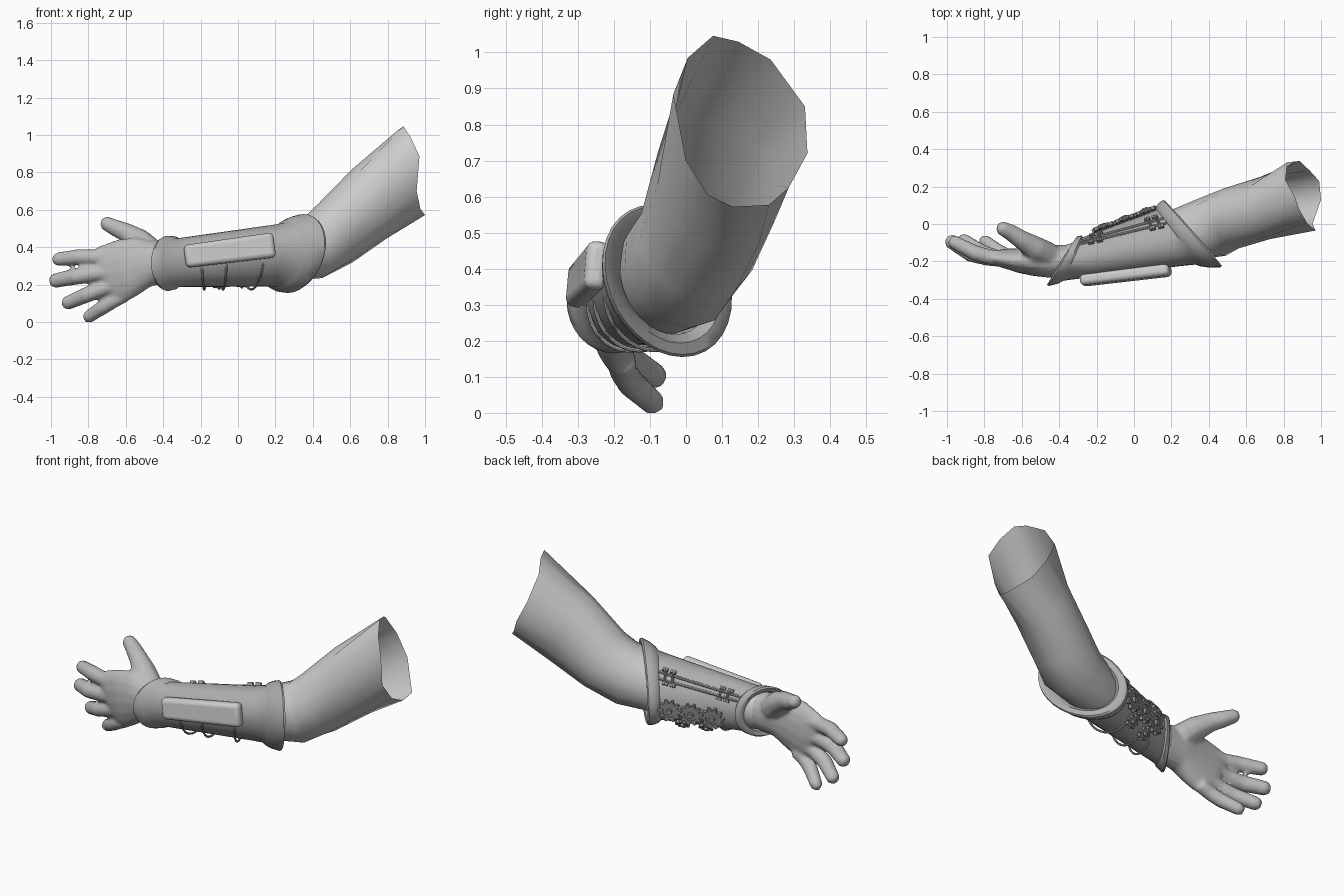
import bpy, bmesh, math
from mathutils import Vector, Matrix

if "Cube" in bpy.data.objects:
    bpy.data.objects.remove(bpy.data.objects["Cube"])

V3 = Vector


def grey(name, g):
    m = bpy.data.materials.new(name)
    m.diffuse_color = (g, g, g, 1)
    m.use_nodes = True
    m.node_tree.nodes["Principled BSDF"].inputs["Base Color"].default_value = m.diffuse_color
    return m


SKIN_DARK, LEATHER, METAL = grey("dark_skin", .5), grey("leather", .42), grey("metal", .3)


def finish(name, bm, angle=40, mat=None):
    bmesh.ops.recalc_face_normals(bm, faces=bm.faces)
    me = bpy.data.meshes.new(name)
    bm.to_mesh(me)
    bm.free()
    if mat:
        me.materials.append(mat)
    ob = bpy.data.objects.new(name, me)
    bpy.context.collection.objects.link(ob)
    bpy.ops.object.select_all(action='DESELECT')
    ob.select_set(True)
    bpy.context.view_layer.objects.active = ob
    bpy.ops.object.shade_smooth_by_angle(angle=math.radians(angle))
    return ob


def loft(bm, sections, n=12, caps=True):
    """Skin through elliptical sections (centre, half axis u, half axis v)."""
    rings = []
    for c, u, v in sections:
        c, u, v = V3(c), V3(u), V3(v)
        angs = [2 * math.pi * i / n for i in range(n)]
        rings.append([bm.verts.new(c + u * math.cos(a) + v * math.sin(a)) for a in angs])
    for r, q in zip(rings, rings[1:]):
        for i in range(n):
            j = (i + 1) % n
            bm.faces.new((r[i], r[j], q[j], q[i]))
    if caps:
        bm.faces.new(rings[0][::-1])
        bm.faces.new(rings[-1])
    return rings


def tube(bm, pts, radii, n=10):
    pts = [V3(p) for p in pts]
    secs = []
    for i, p in enumerate(pts):
        d = (pts[min(i + 1, len(pts) - 1)] - pts[max(i - 1, 0)]).normalized()
        ref = V3((0, 0, 1)) if abs(d.z) < 0.8 else V3((1, 0, 0))
        u = d.cross(ref).normalized()
        secs.append((p, u * radii[i], u.cross(d) * radii[i]))
    loft(bm, secs, n)


# arm: open shoulder end with an uneven rim, running inside the bracer to the wrist
bm = bmesh.new()
rings = loft(bm, [
    ((.935, .15, .81), (-.035, .187, -.03), (-.062, -.045, .237)),
    ((.70, .085, .63), (-.03, .165, 0), (-.09, -.04, .187)),
    ((.52, .03, .475), (-.04, .16, 0), (-.09, -.03, .158)),
    ((.41, -.02, .405), (-.08, .15, 0), (-.04, -.03, .170)),
    ((.20, -.075, .36), (-.06, .125, 0), (0, -.02, .148)),
    ((-.10, -.14, .335), (-.01, .105, 0), (0, 0, .125)),
    ((-.36, -.195, .315), (0, .085, 0), (0, 0, .108)),
], 12, caps=False)
rim = [(.885, .337, .72), (.82, .33, .85), (.81, .235, .98), (.86, .145, 1.03),
       (.885, .075, 1.046), (.925, .005, .985), (.97, -.035, .885), (.955, 0, .70),
       (.975, .06, .605), (1.0, .13, .572), (.99, .23, .577), (.94, .285, .625)]
for v, co in zip(rings[0], rim):
    v.co = co
finish("arm", bm, 60)

# hand: palm, fingers and thumb fused into one skin
bm = bmesh.new()
loft(bm, [
    ((-.34, -.195, .315), (0, .085, 0), (0, 0, .108)),
    ((-.46, -.20, .315), (0, .087, 0), (0, 0, .122)),
    ((-.54, -.20, .30), (0, .078, 0), (-.01, 0, .155)),
    ((-.62, -.195, .275), (0, .066, 0), (-.03, 0, .165)),
    ((-.69, -.185, .255), (0, .052, 0), (-.055, 0, .15)),
    ((-.73, -.18, .25), (0, .038, 0), (-.055, 0, .13)),
], 16)
fingers = [
    ((-.68, -.185, .345), (-.85, -.155, .348), (-.965, -.095, .335), .042),
    ((-.69, -.185, .270), (-.87, -.160, .243), (-.982, -.090, .220), .044),
    ((-.66, -.185, .200), (-.81, -.155, .145), (-.915, -.085, .100), .042),
    ((-.61, -.180, .145), (-.72, -.150, .080), (-.800, -.090, .027), .039),
]
for a, b, c, r in fingers:
    a, b, c = V3(a), V3(b), V3(c)
    tip = c + (c - b).normalized() * .024
    tube(bm, [a, (a + b) / 2 + V3((0, -.008, 0)), b, (b + c) / 2, c, tip],
         [r * 1.1, r, r * 1.03, r * .96, r * .9, r * .5])
tube(bm, [(-.46, -.17, .37), (-.53, -.13, .435), (-.60, -.085, .48),
          (-.66, -.045, .505), (-.71, -.02, .53), (-.728, -.012, .538)],
     [.075, .067, .052, .045, .038, .021])
hand = finish("hand", bm, 180, SKIN_DARK)
m = hand.modifiers.new("fuse", 'REMESH')
m.mode, m.voxel_size, m.use_smooth_shade = 'VOXEL', .011, True
m = hand.modifiers.new("soften", 'SMOOTH')
m.factor, m.iterations = .5, 4


# bracer: s runs wrist to elbow, a runs round, k scales outwards
def section(s, k=1.0):
    mix = lambda p, q: V3(p).lerp(V3(q), s)
    return (mix((-.355, -.193, .315), (.295, -.055, .365)),
            mix((.06, .115, 0), (-.12, .145, 0)) * k,
            mix((0, 0, .128), (.035, -.035, .175)) * k)


def on_bracer(s, deg, off=0.0):
    a = math.radians(deg)
    c, u, v = section(s)
    p = c + u * math.cos(a) + v * math.sin(a)
    c2, u2, v2 = section(s + .01)
    along = c2 + u2 * math.cos(a) + v2 * math.sin(a) - p
    round_ = v * math.cos(a) - u * math.sin(a)
    nrm = round_.cross(along).normalized()
    if nrm.dot(p - c) < 0:
        nrm = -nrm
    along = along.normalized()
    return p + nrm * off, nrm, along, Matrix((along, nrm.cross(along), nrm)).transposed()


bm = bmesh.new()
profile = [(.03, .84), (-.035, .92), (-.05, 1.12), (-.035, 1.17), (.02, 1.11), (.045, 1.0),
           (.2, 1), (.4, 1), (.6, 1), (.8, 1), (.89, 1.01),
           (.91, 1.09), (.96, 1.17), (1.02, 1.2), (1.035, 1.16), (1.03, .98), (.98, .84)]
loft(bm, [section(s, k) for s, k in profile], 32, caps=False)
finish("bracer", bm, 40, LEATHER)

# long padded plate on the front
bm = bmesh.new()
x = V3((.475, .055, .062)).normalized()
z = V3((-.02, .10, 1))
z = (z - x * z.dot(x)).normalized()
y = z.cross(x)
bmesh.ops.create_cube(bm, size=1)
for v in bm.verts:
    h = .128 + .014 * v.co.x
    v.co = V3((-.045, -.274, .381)) + x * v.co.x * .485 + y * v.co.y * .062 + z * v.co.z * h
plate = finish("front_plate", bm)
b = plate.modifiers.new("round", 'BEVEL')
b.width, b.segments = .024, 4

# cords looping from the plate to the underside
bm = bmesh.new()
for s in (.27, .43, .67):
    pts = []
    for i in range(15):
        t = i / 14
        pts.append(on_bracer(s + .02 * t, 190 + 115 * t, -.004 + .022 * math.sin(math.pi * t))[0])
    tube(bm, pts, [.006] * 15, 8)
finish("cords", bm, 40, LEATHER)


# toothed wheels on the back
def gear(name, s, deg, r, teeth, off):
    bm = bmesh.new()
    p, nrm, along, rot = on_bracer(s, deg, off)
    n = teeth * 4
    layers = []
    for h in (-.009, .009):
        for kind in ("hole", "rim"):
            ring = []
            for i in range(n):
                a = 2 * math.pi * i / n
                q = r * .55 if kind == "hole" else (r if i % 4 < 2 else r * .76)
                ring.append(bm.verts.new(p + rot @ V3((q * math.cos(a), q * math.sin(a), h))))
            layers.append(ring)
    order = [layers[0], layers[1], layers[3], layers[2]]
    for k in range(4):
        A, B = order[k], order[(k + 1) % 4]
        for i in range(n):
            j = (i + 1) % n
            bm.faces.new((A[i], A[j], B[j], B[i]))
    # disc web and raised hub
    for rad, dep, lift in ((r * .6, .008, 0), (r * .25, .03, .004)):
        mat = Matrix.Translation(p + nrm * lift) @ rot.to_4x4()
        bmesh.ops.create_cone(bm, cap_ends=True, segments=16, radius1=rad,
                              radius2=rad, depth=dep, matrix=mat)
    finish(name, bm, 30, METAL)


for i, s in enumerate((.78, .54, .3)):
    gear("large_gear_%d" % (i + 1), s, -18, .066, 10, .014)
for i, (s, d) in enumerate(((.66, -52), (.42, -54))):
    gear("small_gear_%d" % (i + 1), s, d, .042, 8, .012)

# seam rails along the top of the back
bm = bmesh.new()
for deg in (34, 46):
    tube(bm, [on_bracer(.04 + .85 * i / 8, deg, .001)[0] for i in range(9)], [.008] * 9, 8)
finish("seam_rails", bm, 40, LEATHER)

# latches bridging the seam
bm = bmesh.new()
for s0 in (.2, .78):
    for ds in (-.04, .04):
        s = s0 + ds
        tube(bm, [on_bracer(s, 27 + 26 * i / 6, .014)[0] for i in range(7)], [.006] * 7, 8)
        for deg in (28, 52):
            p, nrm, along, rot = on_bracer(s, deg, .008)
            bmesh.ops.create_cube(bm, size=1, matrix=Matrix.Translation(p) @ rot.to_4x4()
                                  @ Matrix.Diagonal((.03, .018, .02, 1)))
finish("latches", bm, 30, METAL)
